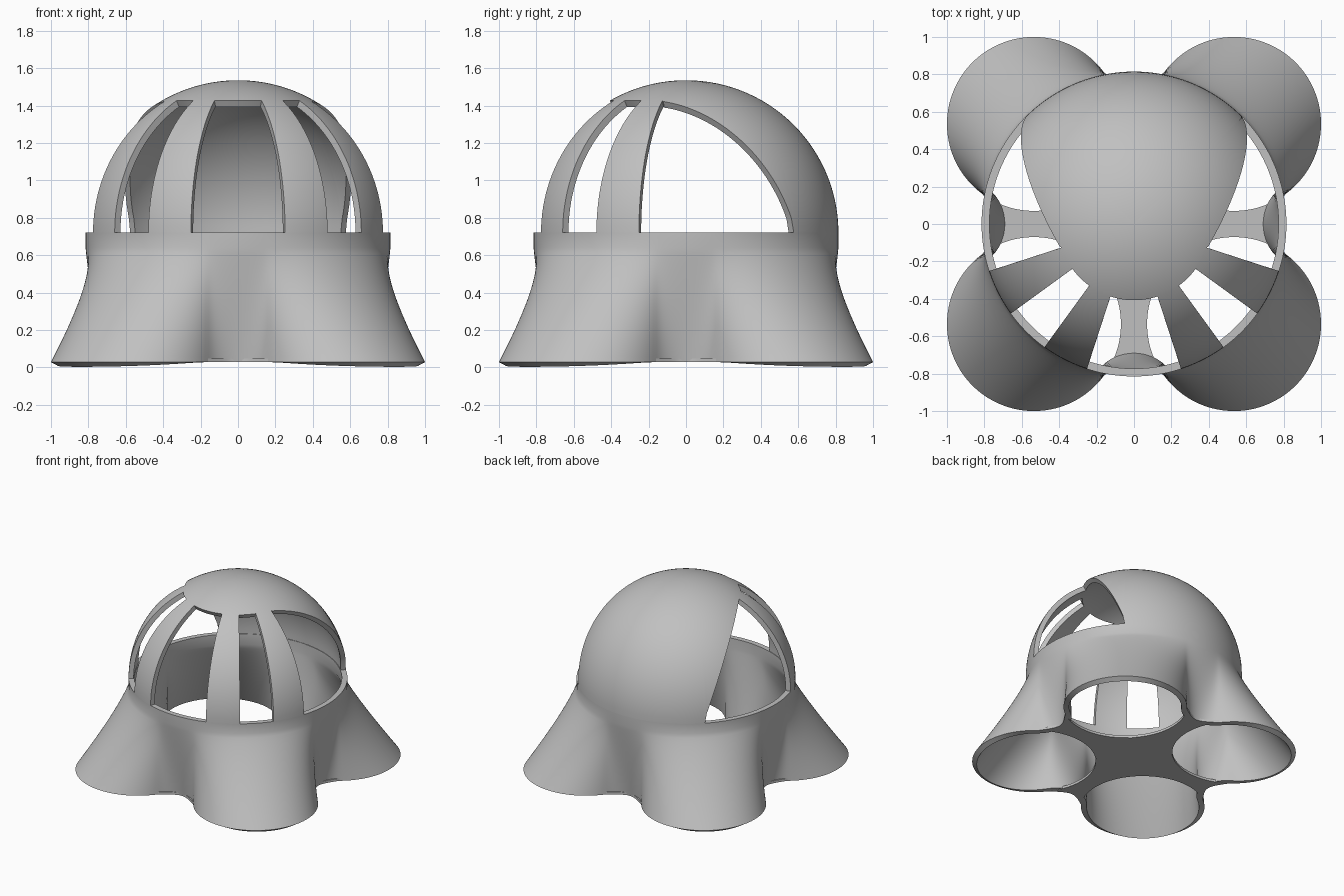
import bpy, bmesh
from math import sin, cos, radians, degrees, sqrt, hypot, asin, atan2

cube = bpy.data.objects.get("Cube")
if cube:
    bpy.data.objects.remove(cube, do_unlink=True)

R = 0.815                       # dome and collar radius
RIM = 0.72                      # height of the collar's top edge
COLLAR = 0.64                   # height where the skirt starts to flare
BASE = 0.028                    # outer bottom edge of the skirt
LOBE, LOBE_R = 0.535, 0.465     # lobe centre offset and radius
FILLET, FILLET_R = 0.93, 0.20   # rounding between two lobes
CAP = 30                        # polar angle of the window tops

grey = bpy.data.materials.new("plain grey")
grey.use_nodes = True
grey.diffuse_color = (0.53, 0.53, 0.53, 1)
grey.node_tree.nodes["Principled BSDF"].inputs["Base Color"].default_value = grey.diffuse_color


def add_grid(bm, point, rows, cols):
    """Quad grid of point(row, col) over the given row and column values."""
    verts = [[bm.verts.new(point(r, c)) for c in cols] for r in rows]
    for a, b in zip(verts, verts[1:]):
        for i in range(len(cols) - 1):
            bm.faces.new((a[i], b[i], b[i + 1], a[i + 1]))


def finish(name, bm, thickness, offset):
    """Weld, thicken and shade a skin."""
    bmesh.ops.remove_doubles(bm, verts=bm.verts, dist=0.0002)
    mesh = bpy.data.meshes.new(name)
    bm.to_mesh(mesh)
    bm.free()
    mesh.materials.append(grey)
    ob = bpy.data.objects.new(name, mesh)
    bpy.context.collection.objects.link(ob)
    for other in bpy.context.selected_objects:
        other.select_set(False)
    bpy.context.view_layer.objects.active = ob
    ob.select_set(True)
    solid = ob.modifiers.new("wall", 'SOLIDIFY')
    solid.thickness, solid.offset = thickness, offset
    bpy.ops.object.modifier_apply(modifier=solid.name)
    bpy.ops.object.shade_smooth_by_angle(angle=radians(35))
    return ob


def steps(n):
    return [i / n for i in range(n + 1)]


# Dome: cap with a slanted cut at each side, carried by four front bars
def cap_limit(az):
    """Polar angle at which the cap ends; az is measured from the front."""
    az = abs(az)
    if az >= 135:
        return 90
    if az <= 72:
        return CAP
    a = radians(az)
    p = 0.8 * sin(a) + 0.51 * cos(a)
    return min(90, degrees(atan2(0.32, p) + asin(0.19 / hypot(p, 0.32))))


def on_dome(polar, az):
    p, a = radians(polar), radians(az)
    return (R * sin(p) * sin(a), -R * sin(p) * cos(a), RIM + R * cos(p))


turn = range(-180, 181)
bm = bmesh.new()
add_grid(bm, lambda f, az: on_dome(f * cap_limit(az), az), steps(30), turn)
for start in (-72, -36, 18, 54):
    add_grid(bm, lambda f, az: on_dome(CAP + f * (90 - CAP), az),
             steps(24), range(start, start + 19))
finish("dome", bm, 0.038, -1)


# Skirt: round collar flaring into four round lobes
def lobed_radius(az):
    a = radians((az + 45) % 90 - 45)
    if abs(a) < radians(11.2):
        return FILLET * cos(a) - sqrt(FILLET_R ** 2 - (FILLET * sin(a)) ** 2)
    d, b = LOBE * sqrt(2), abs(a) - radians(45)
    return d * cos(b) + sqrt(LOBE_R ** 2 - (d * sin(b)) ** 2)


def on_skirt(z, az):
    t = max(0, (COLLAR - z) / (COLLAR - BASE)) ** 1.12
    r = R + t * (lobed_radius(az) - R)
    return (r * sin(radians(az)), -r * cos(radians(az)), z)


heights = [RIM] + [COLLAR - f * (COLLAR - BASE) for f in steps(20)]
bm = bmesh.new()
add_grid(bm, on_skirt, heights, turn)
finish("flared_skirt", bm, 0.042, -1)


# Floor: four-armed web left between the round openings
def on_floor(u, v):
    tip = FILLET - sqrt(FILLET_R ** 2 - (0.16 * v) ** 2)
    x = u * tip
    half = x
    if abs(x - LOBE) < LOBE_R:
        half = min(x, LOBE - sqrt(LOBE_R ** 2 - (x - LOBE) ** 2))
    return x, v * half


bm = bmesh.new()
for c, s in ((1, 0), (0, 1), (-1, 0), (0, -1)):
    def arm(u, v):
        x, y = on_floor(u, v)
        return (c * x - s * y, s * x + c * y, BASE)
    add_grid(bm, arm, steps(48), [2 * f - 1 for f in steps(12)])
finish("floor_web", bm, 0.02, 1)
